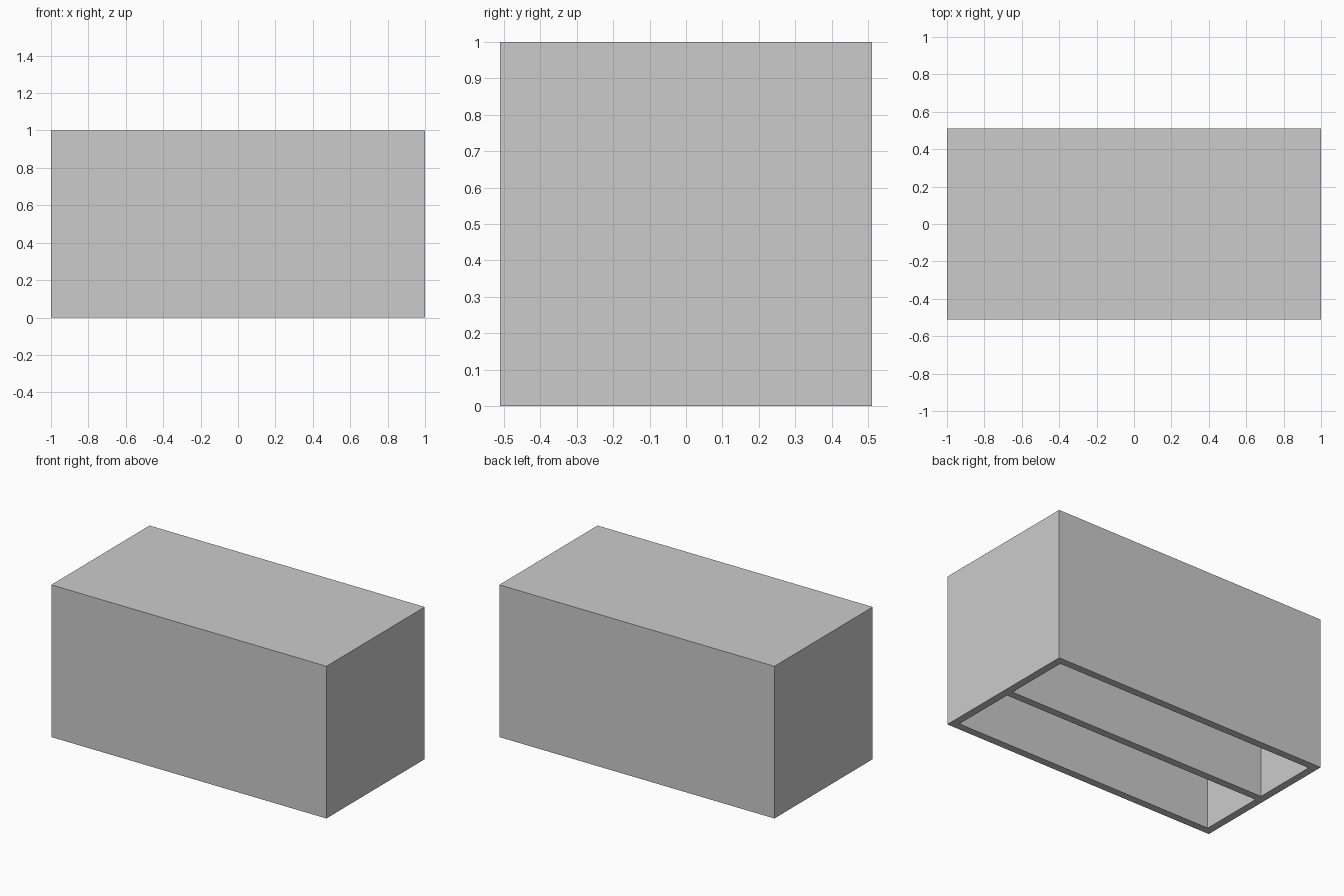
import bpy

if "Cube" in bpy.data.objects:
    bpy.data.objects.remove(bpy.data.objects["Cube"])

HX, HY, H = 1.0, 0.51, 1.0   # half length, half depth, height
T = 0.05                     # panel thickness


def panel(name, x0, x1, y0, y1, z0, z1):
    bpy.ops.mesh.primitive_cube_add(
        size=1, location=((x0 + x1) / 2, (y0 + y1) / 2, (z0 + z1) / 2))
    ob = bpy.context.object
    ob.name = name
    ob.scale = (x1 - x0, y1 - y0, z1 - z0)
    bpy.ops.object.transform_apply(location=False, rotation=False, scale=True)
    return ob


inner = HX - T

# End panels, full height
panel("left_end_panel", -HX, -inner, -HY, HY, 0, H)
panel("right_end_panel", inner, HX, -HY, HY, 0, H)

# Top board fitted between the ends
panel("top_board", -inner, inner, -HY, HY, H - T, H)

# Long upright panels under the top: front, middle divider, back
for name, y in (("front_panel", -HY + T / 2),
                ("middle_divider", 0),
                ("back_panel", HY - T / 2)):
    panel(name, -inner, inner, y - T / 2, y + T / 2, 0, H - T)
